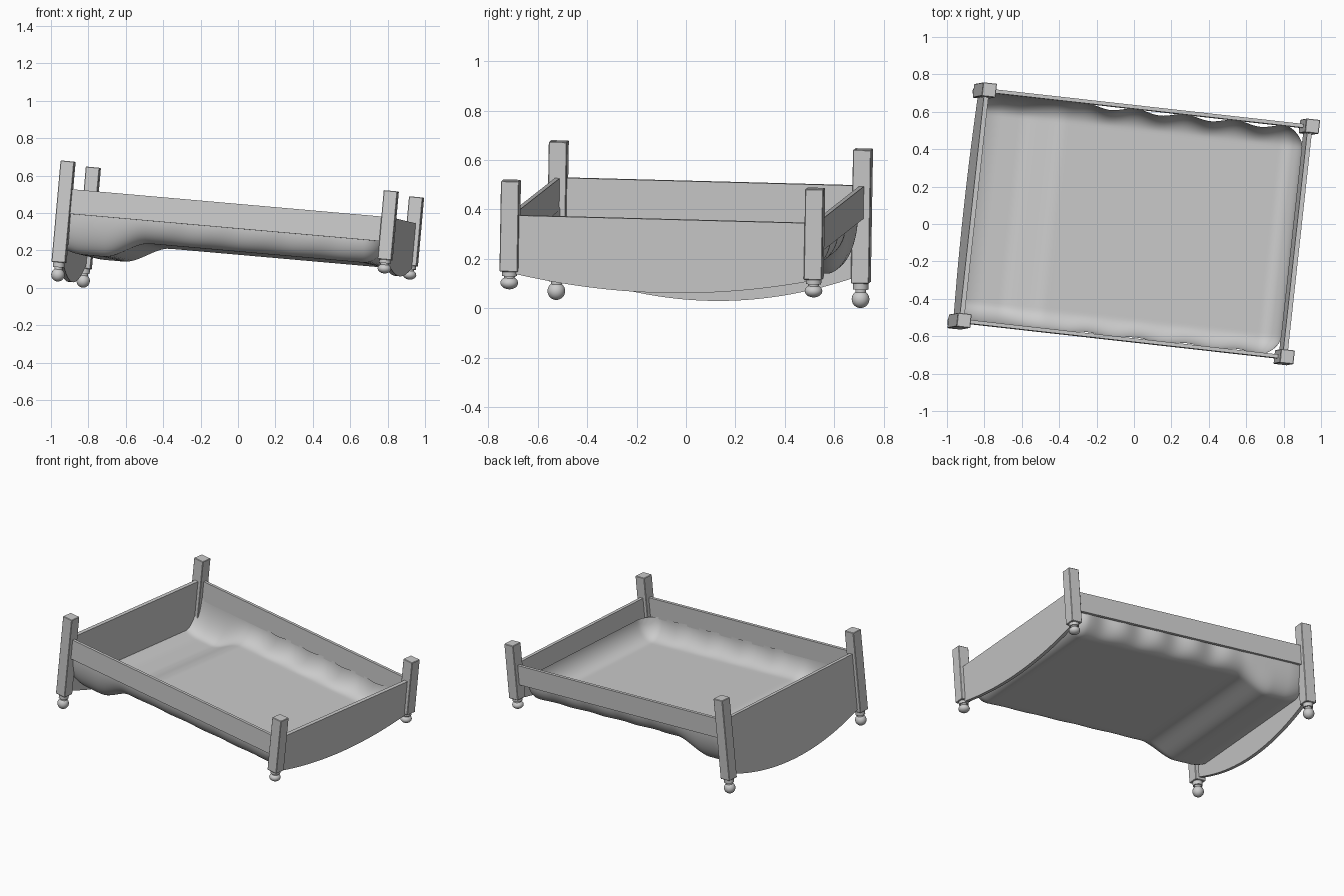
import bpy, bmesh, math
from mathutils import Matrix, Vector

cube = bpy.data.objects.get("Cube")
if cube:
    bpy.data.objects.remove(cube, do_unlink=True)

grey = bpy.data.materials.new("plain grey")
grey.use_nodes = True
grey.diffuse_color = (0.6, 0.6, 0.6, 1)
grey.node_tree.nodes["Principled BSDF"].inputs["Base Color"].default_value = (0.6, 0.6, 0.6, 1)

# The whole bed leans and is turned a little
ax = Vector((1, -0.112, -0.088)).normalized()
ay = Vector((0.114, 1, -0.027))
ay = (ay - ax * ay.dot(ax)).normalized()
az = ax.cross(ay)
TILT = Matrix.Translation((-0.031, -0.006, -0.023)) @ Matrix((ax, ay, az)).transposed().to_4x4()

PX, PY = 0.873, 0.62            # post positions
RAIL_LOW, RAIL_TOP = 0.33, 0.462


def finish(bm, name, smooth=None):
    bmesh.ops.recalc_face_normals(bm, faces=bm.faces)
    me = bpy.data.meshes.new(name)
    bm.to_mesh(me)
    bm.free()
    me.materials.append(grey)
    ob = bpy.data.objects.new(name, me)
    bpy.context.collection.objects.link(ob)
    ob.matrix_world = TILT
    if smooth is not None:
        bpy.ops.object.select_all(action='DESELECT')
        ob.select_set(True)
        bpy.context.view_layer.objects.active = ob
        bpy.ops.object.shade_smooth_by_angle(angle=math.radians(smooth))
    return ob


def box(name, lo, hi, bevel=0):
    lo, hi = Vector(lo), Vector(hi)
    bm = bmesh.new()
    bmesh.ops.create_cube(bm, size=1, matrix=Matrix.Translation((lo + hi) / 2)
                          @ Matrix.Diagonal((*(hi - lo), 1)))
    if bevel:
        bmesh.ops.bevel(bm, geom=bm.edges[:], offset=bevel, segments=1, affect='EDGES')
    return finish(bm, name)


def turned_foot(name, x, y, z, squash):
    # ball with a collar under the post
    bm = bmesh.new()
    bmesh.ops.create_uvsphere(bm, u_segments=24, v_segments=14, radius=0.036,
                              matrix=Matrix.Translation((x, y, z)) @ Matrix.Diagonal((1, 1, squash, 1)))
    for r, a, b in ((0.022, 0.02, 0.045), (0.031, 0.04, 0.07)):
        a, b = a * squash, b * squash
        bmesh.ops.create_cone(bm, cap_ends=True, segments=24, radius1=r, radius2=r, depth=b - a,
                              matrix=Matrix.Translation((x, y, z + (a + b) / 2)))
    finish(bm, name, 40)


def end_panel(name, x, edge, low):
    # board with a bowed lower edge
    n, half, t = 32, 0.6, 0.0125
    ys = [half * (2 * i / n - 1) for i in range(n + 1)]
    pts = [(y, edge + (low - edge) * (1 - (y / half) ** 2)) for y in ys]
    pts += [(half, RAIL_TOP), (-half, RAIL_TOP)]
    bm = bmesh.new()
    face = bm.faces.new([bm.verts.new((x - t, y, z)) for y, z in pts])
    ext = bmesh.ops.extrude_face_region(bm, geom=[face])
    bmesh.ops.translate(bm, vec=(2 * t, 0, 0),
                        verts=[g for g in ext["geom"] if isinstance(g, bmesh.types.BMVert)])
    finish(bm, name)


# Posts with turned feet; the foot-end pair is shorter below
h = 0.037
for end, x, ball, squash, top in (("head", -PX, 0.0, 1.0, 0.61), ("foot", PX, 0.186, 0.72, 0.603)):
    for side, y in (("front", -PY), ("back", PY)):
        box(f"{end}_{side}_post", (x - h, y - h, ball + 0.066 * squash), (x + h, y + h, top), 0.003)
        turned_foot(f"{end}_{side}_ball_foot", x, y, ball, squash)

# Side rails
for side, y in (("front", -PY), ("back", PY)):
    box(f"{side}_side_rail", (-PX, y - 0.01, RAIL_LOW), (PX, y + 0.01, RAIL_TOP))

end_panel("head_panel", -PX, 0.09, -0.022)
end_panel("foot_panel", PX, 0.225, 0.163)


# Sagging cloth slung between the rails
def smoothstep(t):
    t = max(0.0, min(1.0, t))
    return t * t * (3 - 2 * t)


NX, NY, R = 110, 70, 0.11
X0, X1, YH, TOP = -0.865, 0.853, 0.614, 0.345
bm = bmesh.new()
grid = []
for i in range(NX + 1):
    s = math.sin(math.pi * (i / NX - 0.5))          # denser rows near the edges
    row = []
    for j in range(NY + 1):
        v = math.sin(math.pi * (j / NY - 0.5))
        x = (X0 + X1) / 2 + s * (X1 - X0) / 2
        y = v * YH
        dx_head, dx_foot, dy = x - X0, X1 - x, YH - abs(y)
        a = max(0.45 * max(0, 1 - dx_head / R), max(0, 1 - dx_foot / R))
        b = max(0, 1 - dy / R)
        rho = math.hypot(a, b)
        if rho > 1:                                  # pull corners onto a round
            if dx_foot < R:
                x = X1 - R + R * a / rho
            y = math.copysign(YH - R + R * b / rho, y)
            rho = 1
        floor = 0.12 + 0.09 * smoothstep((x + 0.65) / 0.24)
        z = floor + (TOP - floor) * (1 - math.sqrt(1 - rho * rho))
        # gathers along the long sides
        amp = (0.011 if y > 0 else 0.006) * smoothstep((x + 0.5) / 0.3) * b
        y -= math.copysign(amp * (1 - math.cos(2 * math.pi * (x + 0.06) / 0.27)), y)
        row.append(bm.verts.new((x, y, z)))
    grid.append(row)
for i in range(NX):
    for j in range(NY):
        bm.faces.new((grid[i][j], grid[i + 1][j], grid[i + 1][j + 1], grid[i][j + 1]))
bmesh.ops.remove_doubles(bm, verts=bm.verts, dist=0.00005)
finish(bm, "sagging_cloth", 80)
